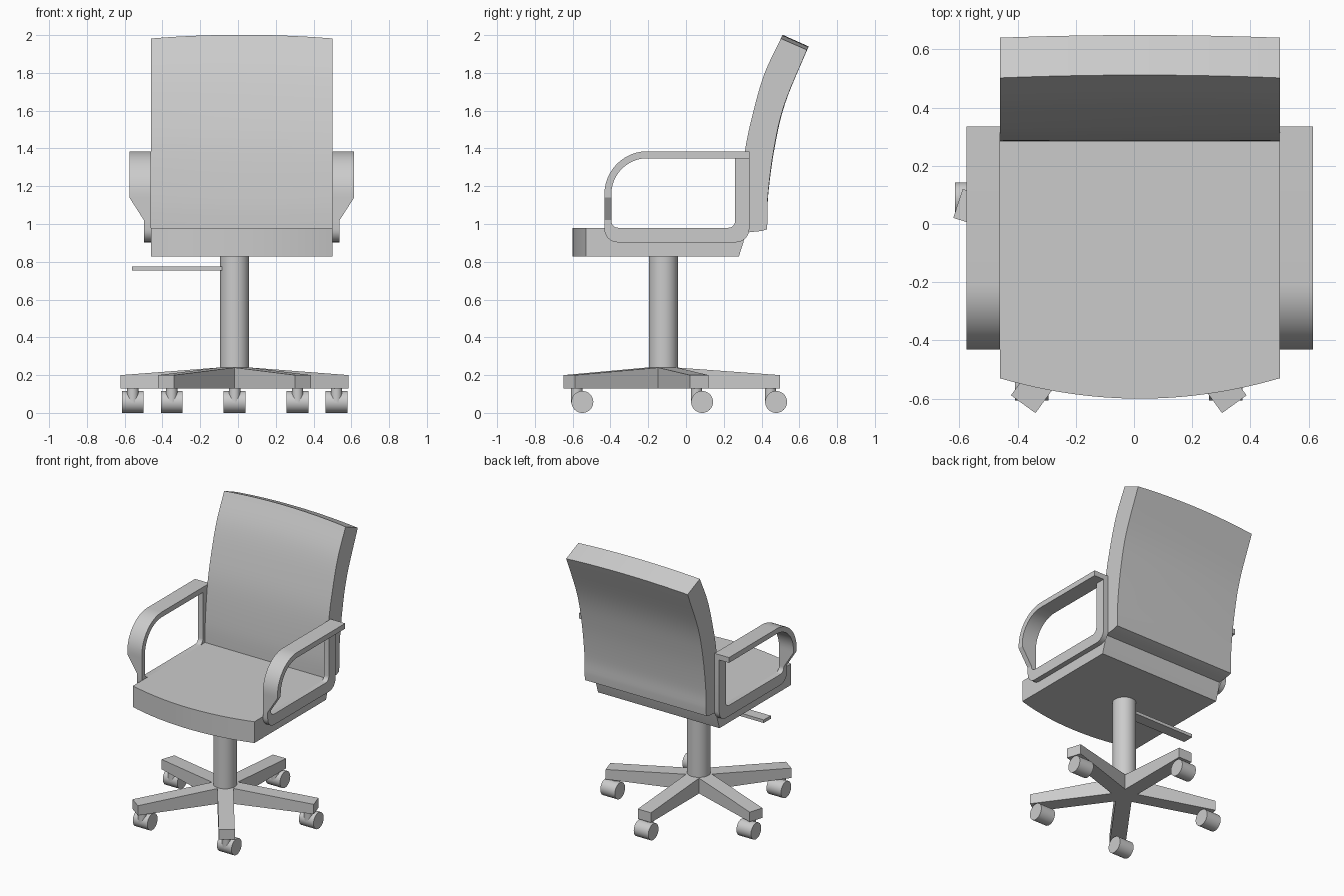
import bpy, bmesh, math
from mathutils import Vector

if "Cube" in bpy.data.objects:
    bpy.data.objects.remove(bpy.data.objects["Cube"])

CX = 0.02                 # middle of seat, back and arms
BX, BY = -0.018, -0.12    # middle of column and base

grey = bpy.data.materials.new("light grey")
grey.diffuse_color = (0.6, 0.6, 0.6, 1)
grey.use_nodes = True
grey.node_tree.nodes["Principled BSDF"].inputs["Base Color"].default_value = grey.diffuse_color


def make(name, verts, faces, smooth=None):
    me = bpy.data.meshes.new(name)
    me.from_pydata(verts, [], faces)
    bm = bmesh.new()
    bm.from_mesh(me)
    bmesh.ops.recalc_face_normals(bm, faces=bm.faces)
    bm.to_mesh(me)
    bm.free()
    ob = bpy.data.objects.new(name, me)
    bpy.context.collection.objects.link(ob)
    finish(ob, smooth)
    return ob


def finish(ob, smooth=None):
    ob.data.materials.append(grey)
    if smooth:
        bpy.ops.object.select_all(action='DESELECT')
        ob.select_set(True)
        bpy.context.view_layer.objects.active = ob
        bpy.ops.object.shade_smooth_by_angle(angle=math.radians(smooth))


def loft(name, rings, smooth=None):
    """Join equal closed rings and cap both ends."""
    n = len(rings[0])
    verts = [p for r in rings for p in r]
    faces = [tuple(range(n)), tuple(range(len(verts) - n, len(verts)))]
    for k in range(len(rings) - 1):
        for i in range(n):
            j = (i + 1) % n
            faces.append((k*n + i, k*n + j, (k+1)*n + j, (k+1)*n + i))
    return make(name, verts, faces, smooth)


def cylinder(name, r, depth, loc, rot=(0, 0, 0)):
    bpy.ops.mesh.primitive_cylinder_add(vertices=40, radius=r, depth=depth,
                                        location=loc, rotation=rot)
    ob = bpy.context.object
    ob.name = name
    finish(ob, 30)


def spline(pts, steps=6):
    """Catmull-Rom curve through a few points."""
    p = [Vector(q) for q in pts]
    p = [2*p[0] - p[1]] + p + [2*p[-1] - p[-2]]
    out = []
    for i in range(1, len(p) - 2):
        a, b, c, d = p[i-1:i+3]
        for s in range(steps):
            t = s / steps
            out.append(0.5*(2*b + (c-a)*t + (2*a-5*b+4*c-d)*t*t
                            + (3*b-a-3*c+d)*t**3))
    return out + [p[-2]]


STEPS = [i / 12 - 1 for i in range(25)]   # -1 .. 1 across the width

# seat: bowed front edge, rear face leaning back
loft("seat", [[(CX + 0.481*u, -0.53 - 0.07*(1 - u*u), z) for u in STEPS]
              + [(CX + 0.481, rear, z), (CX - 0.481, rear, z)]
              for z, rear in ((0.828, 0.28), (0.90, 0.303), (0.98, 0.32))], 30)

# backrest: curved side profile, top edge bowed upward
front = spline([(0.284, 0.95), (0.287, 1.13), (0.312, 1.385), (0.355, 1.59),
                (0.415, 1.795), (0.502, 1.982)])
back = spline([(0.64, 1.922), (0.52, 1.63), (0.465, 1.395), (0.434, 1.155),
               (0.432, 1.02)])
under = [Vector((0.428, 0.972)), Vector((0.40, 0.963)), Vector((0.35, 0.958))]
profile = list(front) + list(back) + under
rings = []
for u in STEPS:
    bow = 0.021 * (1 - u*u)
    ring = []
    for q in profile:
        k = max(0, (q.y - 1.0) / 0.95) * bow
        ring.append((CX + 0.481*u, q.x + 0.45*k, q.y + 0.9*k))
    rings.append(ring)
loft("backrest", rings, 30)

# armrests: sections (outer y, z, inner y, z, width) from top rear, round the
# front, under the seat edge and up the rear post
WIDE, THIN = 0.115, 0.038
sec = [(0.335, 1.385, 0.335, 1.347, WIDE)]
for i in range(13):
    a = math.radians(90 + 90*i/12)
    c, s = math.cos(a), math.sin(a)
    sec.append((-0.205 + 0.227*c, 1.158 + 0.227*s,
                -0.205 + 0.19*c, 1.158 + 0.19*s, WIDE))
sec += [(-0.432, 1.14, -0.395, 1.14, WIDE), (-0.432, 1.02, -0.395, 1.02, THIN)]


def corner(oc, ic, ro, ri, a0):
    for i in range(7):
        a = math.radians(a0 + 90*i/6)
        c, s = math.cos(a), math.sin(a)
        sec.append((oc[0] + ro*c, oc[1] + ro*s, ic[0] + ri*c, ic[1] + ri*s, THIN))


corner((-0.362, 0.973), (-0.36, 1.015), 0.07, 0.035, 180)
corner((0.265, 0.973), (0.225, 1.015), 0.07, 0.035, 270)
sec.append((0.335, 1.35, 0.26, 1.35, THIN))
for side, name in ((1, "right_armrest"), (-1, "left_armrest")):
    x0 = 0.48
    loft(name, [[(CX + side*x0, oy, oz), (CX + side*(x0 + w), oy, oz),
                 (CX + side*(x0 + w), iy, iz), (CX + side*x0, iy, iz)]
                for oy, oz, iy, iz, w in sec], 25)

# column and height lever
cylinder("column", 0.077, 0.63, (BX, BY, 0.515))
loft("height_lever", [[(x, BY - 0.04, 0.754), (x, BY + 0.04, 0.754),
                       (x, BY + 0.04, 0.776), (x, BY - 0.04, 0.776)]
                      for x in (-0.56, -0.03)])

# five-legged base: star with tips sloping down
LEN, HW = 0.617, 0.052
outline = []
for i in range(5):
    a = math.radians(90 + 72*i)
    d = Vector((math.cos(a), math.sin(a)))
    n = Vector((-d.y, d.x))
    o = Vector((BX, BY))
    b = a + math.radians(36)
    outline += [(o + d*LEN - n*HW, 0.2), (o + d*LEN + n*HW, 0.2),
                (o + Vector((math.cos(b), math.sin(b)))*HW/math.sin(math.radians(36)), 0.24)]
N = len(outline)
verts = [(p.x, p.y, z) for p, z in outline] + [(p.x, p.y, 0.13) for p, z in outline]
verts.append((BX, BY, 0.245))
faces = [tuple(range(N, 2*N))]
for i in range(N):
    j = (i + 1) % N
    faces.append((i, j, N + j, N + i))
for i in range(5):
    t = 3*i
    faces += [(t, t + 1, t + 2, (t - 1) % N), ((t - 1) % N, t + 2, 2*N)]
make("star_base", verts, faces)

# casters: stem with a wheel trailing behind it
for i in range(5):
    a = math.radians(90 + 72*i)
    x, y = BX + 0.567*math.cos(a), BY + 0.567*math.sin(a)
    cylinder(f"caster_stem_{i+1}", 0.03, 0.085, (x, y, 0.0975))
    cylinder(f"caster_wheel_{i+1}", 0.058, 0.115, (x, y + 0.03, 0.058),
             (0, math.pi/2, 0))
